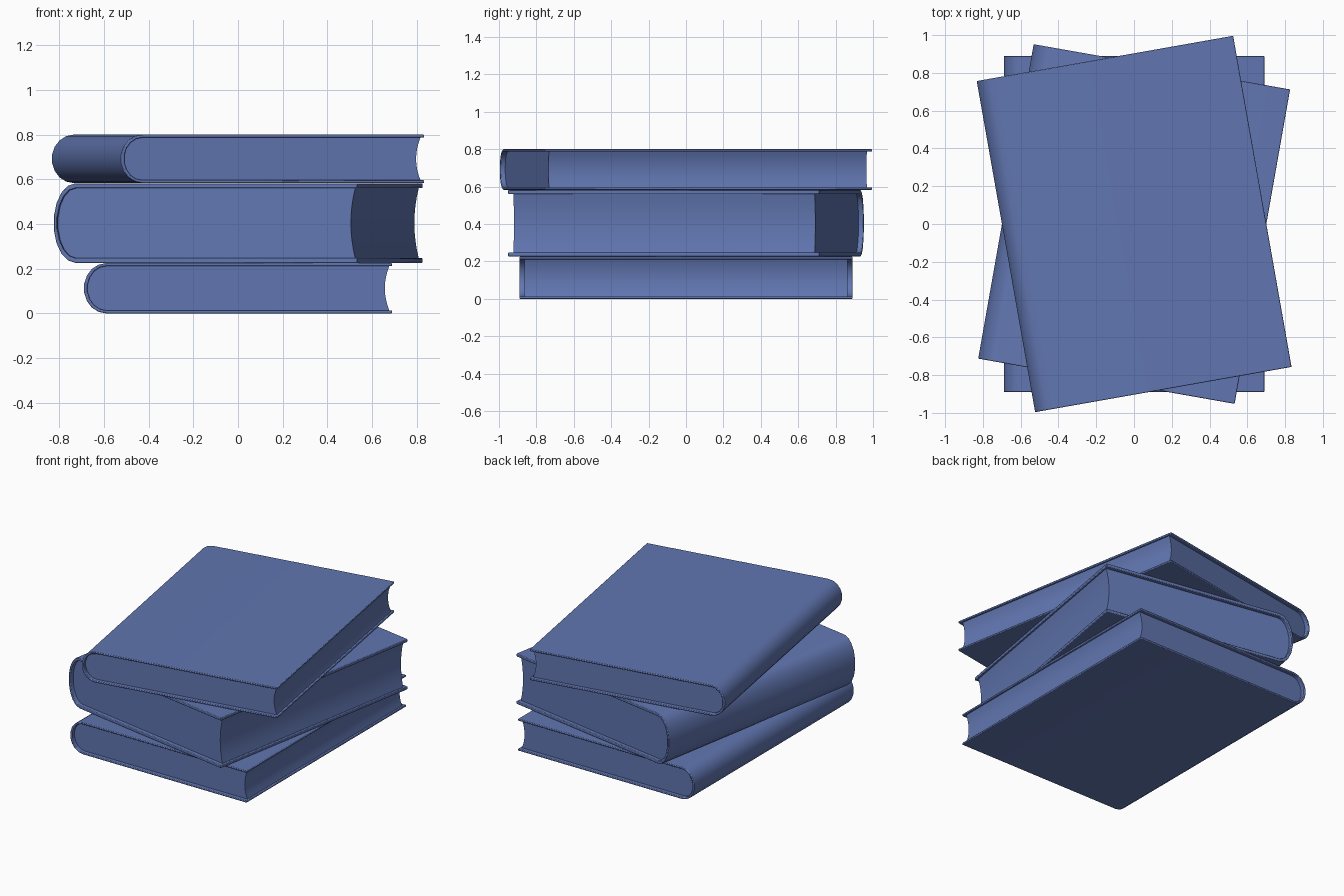
import bpy, bmesh, math

cube = bpy.data.objects.get("Cube")
if cube:
    bpy.data.objects.remove(cube, do_unlink=True)

blue = bpy.data.materials.new("slate_blue")
blue.use_nodes = True
COLOR = (0.12, 0.182, 0.44, 1)
blue.diffuse_color = COLOR
blue.node_tree.nodes["Principled BSDF"].inputs["Base Color"].default_value = COLOR

HALF_W = 0.69      # half width of a cover
SPINE = 0.1        # depth of the rounded spine
LIP = 0.027        # how far the cover overhangs the pages


def spine_arc(x, half_h, depth, steps=9):
    """Half ellipse bulging to -x, listed from top to bottom."""
    angles = [math.pi * (0.5 + i / steps) for i in range(steps + 1)]
    return [(x + depth * math.cos(a), half_h * math.sin(a)) for a in angles]


def extrude_profile(name, points, half_len, z, angle, bevel=0):
    """Extrude an xz outline along y and turn it about z."""
    bm = bmesh.new()
    verts = [bm.verts.new((x, -half_len, pz)) for x, pz in points]
    face = bm.faces.new(verts)
    new = bmesh.ops.extrude_face_region(bm, geom=[face])["geom"]
    moved = [g for g in new if isinstance(g, bmesh.types.BMVert)]
    bmesh.ops.translate(bm, verts=moved, vec=(0, 2 * half_len, 0))
    bmesh.ops.recalc_face_normals(bm, faces=bm.faces)
    mesh = bpy.data.meshes.new(name)
    bm.to_mesh(mesh)
    bm.free()
    mesh.materials.append(blue)
    obj = bpy.data.objects.new(name, mesh)
    bpy.context.collection.objects.link(obj)
    obj.location.z = z
    obj.rotation_euler.z = math.radians(angle)
    bpy.ops.object.select_all(action="DESELECT")
    bpy.context.view_layer.objects.active = obj
    obj.select_set(True)
    bpy.ops.object.shade_smooth_by_angle(angle=math.radians(35))
    if bevel:
        mod = obj.modifiers.new("soft_edges", "BEVEL")
        mod.width = bevel
        mod.segments = 2
        mod.angle_limit = math.radians(50)
    return obj


def book(name, low, high, half_len, angle):
    half_h, mid = (high - low) / 2, (high + low) / 2
    thick = 0.06 * 2 * half_h
    hinge = -HALF_W + SPINE
    inner_h = half_h - thick

    # Cover: a C-shaped shell, open at the fore edge
    outer = spine_arc(hinge, half_h, SPINE)
    inner = spine_arc(hinge, inner_h, SPINE - 0.016)
    cover = ([(HALF_W, half_h)] + outer + [(HALF_W, -half_h), (HALF_W, -inner_h)]
             + inner[::-1] + [(HALF_W, inner_h)])
    extrude_profile(name + "_cover", cover, half_len, mid, angle, 0.004)

    # Pages: rounded at the spine, hollowed at the fore edge
    edge = HALF_W - 0.013
    steps = 8
    hollow = []
    for i in range(steps + 1):
        t = -1 + 2 * i / steps
        hollow.append((edge - 0.02 * (1 - t * t), t * inner_h))
    extrude_profile(name + "_pages", inner + hollow, half_len - LIP, mid, angle)


book("bottom_book", 0.0, 0.225, 0.89, 0)
book("middle_book", 0.226, 0.582, 0.845, -10)
book("top_book", 0.583, 0.80, 0.89, 10)
